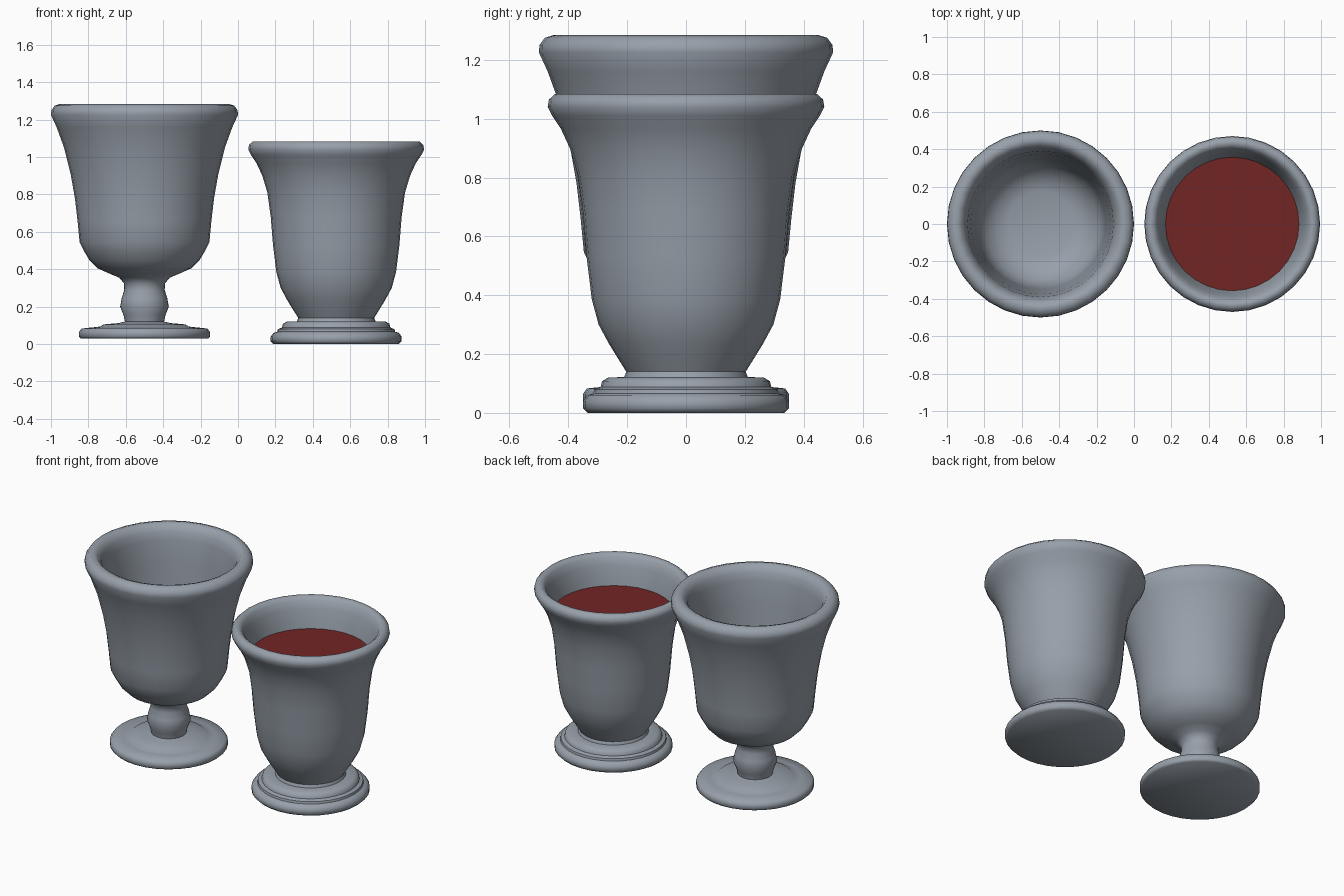
import bpy, bmesh, math

SIDES = 32


def material(name, rgb):
    m = bpy.data.materials.new(name)
    m.diffuse_color = (*rgb, 1)
    return m


def lathe(name, profile, centre_x, mat):
    """Revolve an (r, z) profile about z; r = 0 closes with a pole."""
    bm = bmesh.new()
    rings = []
    for r, z in profile:
        if r == 0:
            rings.append([bm.verts.new((0, 0, z))] * SIDES)
        else:
            rings.append([bm.verts.new((r * math.cos(2 * math.pi * i / SIDES),
                                        r * math.sin(2 * math.pi * i / SIDES), z))
                          for i in range(SIDES)])
    for a, b in zip(rings, rings[1:]):
        for i in range(SIDES):
            j = (i + 1) % SIDES
            bm.faces.new(list(dict.fromkeys((a[i], a[j], b[j], b[i]))))
    me = bpy.data.meshes.new(name)
    bm.to_mesh(me)
    bm.free()
    me.materials.append(mat)
    me.shade_smooth()
    me.set_sharp_from_angle(angle=math.radians(50))
    ob = bpy.data.objects.new(name, me)
    ob.location.x = centre_x
    bpy.context.collection.objects.link(ob)
    return ob


pewter = material("pewter grey", (0.31, 0.35, 0.40))
wine_red = material("wine red", (0.17, 0.018, 0.018))

# Tall goblet: stepped foot, bulging stem, bowl, rolled lip, then the inside
lathe("stemmed_goblet", [
    (0, 0.03), (0.34, 0.03), (0.35, 0.04), (0.35, 0.065), (0.337, 0.083),
    (0.27, 0.09), (0.235, 0.094), (0.22, 0.105), (0.14, 0.112), (0.105, 0.12),
    (0.112, 0.155), (0.13, 0.2), (0.122, 0.245), (0.108, 0.29),
    (0.11, 0.325), (0.135, 0.355), (0.19, 0.378), (0.25, 0.405), (0.295, 0.45),
    (0.322, 0.495), (0.347, 0.545), (0.358, 0.66), (0.372, 0.78),
    (0.395, 0.91), (0.43, 1.05), (0.47, 1.16), (0.5, 1.225), (0.498, 1.25),
    (0.48, 1.275), (0.45, 1.284), (0.425, 1.275), (0.402, 1.24), (0.39, 1.19),
    (0.375, 1.05), (0.36, 0.85), (0.345, 0.68), (0.335, 0.56), (0.30, 0.49),
    (0.24, 0.44), (0.175, 0.42), (0, 0.42)], -0.5, pewter)

# Short cup: three-step foot, flared body, rolled lip, then the inside
lathe("footed_cup", [
    (0, 0), (0.335, 0), (0.35, 0.015), (0.35, 0.04), (0.335, 0.06),
    (0.315, 0.066), (0.312, 0.08), (0.29, 0.088), (0.285, 0.108), (0.265, 0.12),
    (0.21, 0.122), (0.203, 0.14), (0.225, 0.175), (0.262, 0.235), (0.297, 0.3),
    (0.32, 0.385), (0.338, 0.53), (0.35, 0.68), (0.368, 0.81), (0.395, 0.9),
    (0.425, 0.965), (0.455, 1.01), (0.47, 1.04), (0.466, 1.065),
    (0.447, 1.083), (0.425, 1.084), (0.405, 1.065), (0.387, 1.02),
    (0.368, 0.95), (0.355, 0.89), (0.335, 0.78), (0.315, 0.6), (0.295, 0.42),
    (0.25, 0.3), (0.18, 0.22), (0, 0.21)], 0.525, pewter)

# Drink surface inside the short cup
lathe("wine_surface", [(0.357, 0.9), (0, 0.9)], 0.525, wine_red)
